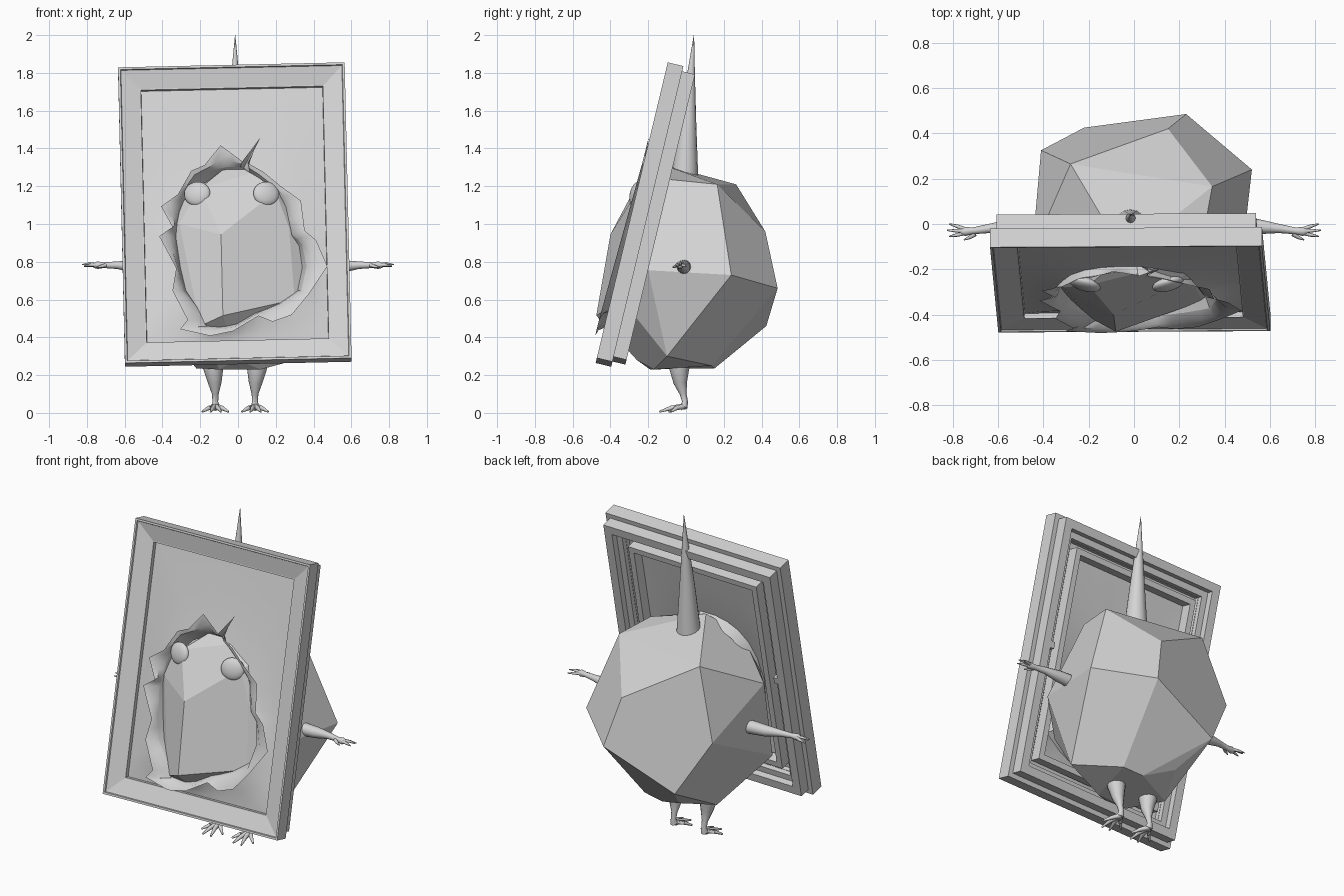
import bpy, bmesh, math
from mathutils import Vector, Matrix

if "Cube" in bpy.data.objects:
    bpy.data.objects.remove(bpy.data.objects["Cube"])

grey = bpy.data.materials.new("plain grey")
grey.diffuse_color = (0.66, 0.66, 0.66, 1)
grey.use_nodes = True
grey.node_tree.nodes["Principled BSDF"].inputs["Base Color"].default_value = grey.diffuse_color

# Tilted, slightly rolled placement shared by frame and canvas
TILT = (Matrix.Translation((-0.017, -0.2875, 1.06))
        @ Matrix.Rotation(math.radians(-13.5), 4, 'X')
        @ Matrix.Rotation(math.radians(-1.3), 4, 'Y'))


def finish(bm, name, smooth=None, matrix=None):
    bmesh.ops.recalc_face_normals(bm, faces=bm.faces)
    me = bpy.data.meshes.new(name)
    bm.to_mesh(me)
    bm.free()
    me.materials.append(grey)
    ob = bpy.data.objects.new(name, me)
    bpy.context.collection.objects.link(ob)
    if matrix is not None:
        ob.matrix_world = matrix
    if smooth:
        bpy.ops.object.select_all(action='DESELECT')
        ob.select_set(True)
        bpy.context.view_layer.objects.active = ob
        bpy.ops.object.shade_smooth_by_angle(angle=math.radians(smooth))
    return ob


def bridge(bm, a, b):
    n = len(a)
    for i in range(n):
        j = (i + 1) % n
        bm.faces.new((a[i], a[j], b[j], b[i]))


def tube(bm, path, sides=12):
    """Loft circles along path points given as (x, y, z, radius)."""
    pts = [Vector(p[:3]) for p in path]
    rings = []
    for i, p in enumerate(pts):
        t = (pts[min(i + 1, len(pts) - 1)] - pts[max(i - 1, 0)]).normalized()
        ref = Vector((0, 1, 0)) if abs(t.y) < 0.8 else Vector((0, 0, 1))
        a = t.cross(ref).normalized()
        b = t.cross(a)
        rings.append([bm.verts.new(p + path[i][3] * (
            math.cos(k * math.tau / sides) * a + math.sin(k * math.tau / sides) * b))
            for k in range(sides)])
    for r, s in zip(rings, rings[1:]):
        bridge(bm, r, s)
    bm.faces.new(rings[0])
    bm.faces.new(rings[-1])


def rect_frame(name, profile, hu=0.6, hv=0.805):
    """Sweep a closed (inset, depth) profile around a rectangle."""
    bm = bmesh.new()
    loops = []
    for inset, w in profile:
        u, v = hu - inset, hv - inset
        loops.append([bm.verts.new((x, w, z))
                      for x, z in ((-u, -v), (u, -v), (u, v), (-u, v))])
    for i, loop in enumerate(loops):
        bridge(bm, loop, loops[(i + 1) % len(loops)])
    return finish(bm, name, matrix=TILT)


# Picture frame: front moulding, back moulding, stretcher bars
rect_frame("front_frame", [(0, 0), (0.012, 0), (0.015, 0.008), (0.112, 0.035),
                           (0.118, 0.035), (0.12, 0.06), (0.12, 0.085), (0, 0.085)])
rect_frame("back_frame", [(0.028, 0.085), (0.028, 0.155), (0.08, 0.155),
                          (0.08, 0.115), (0.118, 0.115), (0.118, 0.085)])
rect_frame("stretcher", [(0.16, 0.058), (0.16, 0.125), (0.195, 0.125), (0.195, 0.058)])

# Small hangers on the back
for s in (-1, 1):
    bm = bmesh.new()
    bmesh.ops.create_cube(bm, size=1, matrix=Matrix.Translation((s * 0.51, 0.135, 0.02))
                          @ Matrix.Diagonal((0.035, 0.035, 0.04, 1)))
    finish(bm, "hanger", matrix=TILT)

# Torn canvas: (hole x, hole z, flap tip x, flap tip z) going clockwise
TEAR = [(.01, 1.31, .02, 1.33), (.03, 1.31, .115, 1.455), (.06, 1.28, .05, 1.32),
        (.10, 1.25, .13, 1.275), (.19, 1.18, .22, 1.20), (.25, 1.10, .33, 1.12),
        (.285, .95, .35, .96), (.335, .90, .41, .91), (.36, .78, .47, .77),
        (.33, .65, .37, .62), (.22, .58, .28, .51), (.15, .55, .18, .475),
        (.09, .53, .105, .505), (-.01, .47, -.03, .425), (-.10, .455, -.15, .40),
        (-.17, .46, -.31, .435), (-.22, .56, -.27, .485), (-.29, .65, -.35, .64),
        (-.32, .78, -.33, .76), (-.34, .94, -.42, .93), (-.33, 1.0, -.35, .98),
        (-.32, 1.08, -.41, 1.09), (-.28, 1.18, -.32, 1.155), (-.22, 1.25, -.25, 1.28),
        (-.15, 1.29, -.18, 1.31), (-.07, 1.31, -.095, 1.415)]


def local(x, z):
    return Vector((x + .02 + .0227 * (z - 1.06), (z - 1.06) / .972 - .0227 * (x + .02)))


centre = local(0, 0.88)
HU, HV = 0.484, 0.689
pairs = [(local(a, b), local(c, d)) for a, b, c, d in TEAR]
samples = []
for i, (h, t) in enumerate(pairs):
    h2, t2 = pairs[(i + 1) % len(pairs)]
    for f in (0, 0.5):
        samples.append((h.lerp(h2, f), t.lerp(t2, f)))
# Rays from the hole centre to the rectangle, with corners snapped
outer = []
for h, t in samples:
    d = (h - centre).normalized()
    k = min(((HU if d.x > 0 else -HU) - centre.x) / d.x if abs(d.x) > 1e-6 else 9,
            ((HV if d.y > 0 else -HV) - centre.y) / d.y if abs(d.y) > 1e-6 else 9)
    outer.append(centre + d * k)
for sx in (-1, 1):
    for sz in (-1, 1):
        c = Vector((sx * HU, sz * HV))
        i = min(range(len(outer)), key=lambda n: (outer[n] - c).length)
        outer[i] = c


def low(p):
    """0 at the top of the tear, 1 at the bottom."""
    return max(0, min(1, (0.3 - p.y) / 0.9))


# Canvas sheet bulges towards the hole, with flaps curling out and an edge tucked in
bm = bmesh.new()
rings = []
for f in (0, 0.3, 0.6, 0.85, 1):
    rings.append([bm.verts.new((p.x, 0.058 - (0.015 + 0.035 * low(p)) * f ** 1.5, p.y))
                  for p in (o.lerp(s[0], f) for o, s in zip(outer, samples))])
hole = rings[-1]
tuck = [bm.verts.new((p.x, 0.095 - 0.02 * low(p), p.y))
        for p in (h.lerp(centre, 0.07) for h, t in samples)]
flap = [[bm.verts.new((p.x, w - 0.03 * low(p), p.y))
         for p in (h.lerp(t, f) for h, t in samples)]
        for f, w in ((0.4, 0.005), (1, -0.006))]
for a, b in list(zip(rings, rings[1:])) + [(hole, tuck), (hole, flap[0]), (flap[0], flap[1])]:
    bridge(bm, a, b)
finish(bm, "torn_canvas", smooth=40, matrix=TILT)

# Faceted rock body: hull of its corners
CORNERS = [(.15, .42, .96), (.23, .485, .66), (.345, .165, 1.21), (-.28, .265, 1.21),
           (.52, .24, .73), (.47, -.2, .755), (-.41, .325, .79), (-.22, .425, .46),
           (.06, .15, .235), (-.11, .23, .30), (.38, -.1, .30), (.19, .135, .25),
           (-.45, -.126, 1.0), (-.45, -.21, .52), (-.22, .01, .235), (-.1, -.19, .23),
           (.12, -.17, .23), (0, -.26, .28), (-.09, -.40, .945), (-.08, -.475, .515),
           (.30, -.34, .60), (.27, -.28, .98), (-.2, -.27, 1.19), (.2, -.26, 1.17),
           (-.31, -.28, 1.0), (-.2, -.41, .46), (-.04, -.14, 1.32), (.08, -.2, 1.27),
           (.30, -.08, 1.235)]
bm = bmesh.new()
for c in CORNERS:
    bm.verts.new(c)
bmesh.ops.convex_hull(bm, input=bm.verts)
bmesh.ops.delete(bm, geom=[v for v in bm.verts if not v.link_faces], context='VERTS')
bmesh.ops.dissolve_limit(bm, angle_limit=math.radians(9), verts=bm.verts, edges=bm.edges)
finish(bm, "rock_body")

# Horn
bm = bmesh.new()
tube(bm, [(-.015, -.01, 1.22, .075), (-.015, -.003, 1.30, .066), (-.015, .01, 1.55, .044),
          (-.015, .027, 1.8, .02), (-.015, .042, 2.0, .001)], 16)
finish(bm, "horn", smooth=40)

for s in (-1, 1):
    # Flattened eye, turned outward
    bm = bmesh.new()
    bmesh.ops.create_uvsphere(bm, u_segments=24, v_segments=14, radius=1,
                              matrix=Matrix.Translation((-.033 + s * .183, -.265, 1.16))
                              @ Matrix.Rotation(math.radians(s * 15), 4, 'Z')
                              @ Matrix.Rotation(math.radians(-14), 4, 'X')
                              @ Matrix.Diagonal((.071, .028, .065, 1)))
    finish(bm, "eye", smooth=60)

    # Arm with spread fingers
    bm = bmesh.new()
    tube(bm, [(s * .40, -.01, .77, .042), (s * .55, -.012, .775, .033),
              (s * .64, -.02, .782, .02), (s * .71, -.03, .782, .015),
              (s * .745, -.033, .782, .02), (s * .765, -.033, .78, .012)])
    for y, z, x in ((.0, .775, .815), (-.028, .785, .825), (-.055, .778, .815), (-.07, .77, .75)):
        x0 = .70 if x < .8 else .745
        tube(bm, [(s * x0, -.033 + (y + .033) * .3, .782, .01),
                  (s * (x0 + x) / 2, -.033 + (y + .033) * .7, z + .005, .008),
                  (s * x, y, z, .003)], 8)
    finish(bm, "arm", smooth=50)

    # Leg with foot and toes
    cx = -.015 + s * .105
    bm = bmesh.new()
    tube(bm, [(cx + s * .012, -.035, .30, .062), (cx + s * .01, -.035, .23, .052),
              (cx + s * .003, -.03, .16, .036), (cx, -.015, .10, .018),
              (cx, -.005, .06, .015), (cx, -.01, .035, .022), (cx, -.03, .022, .014)])
    for dx, y in ((-.07, -.09), (-.025, -.14), (.03, -.14), (.07, -.08)):
        tube(bm, [(cx, -.005, .035, .016), (cx + dx * .5, -.01 + y * .5, .026, .012),
                  (cx + dx, y, .006, .005)], 8)
    finish(bm, "leg", smooth=50)
